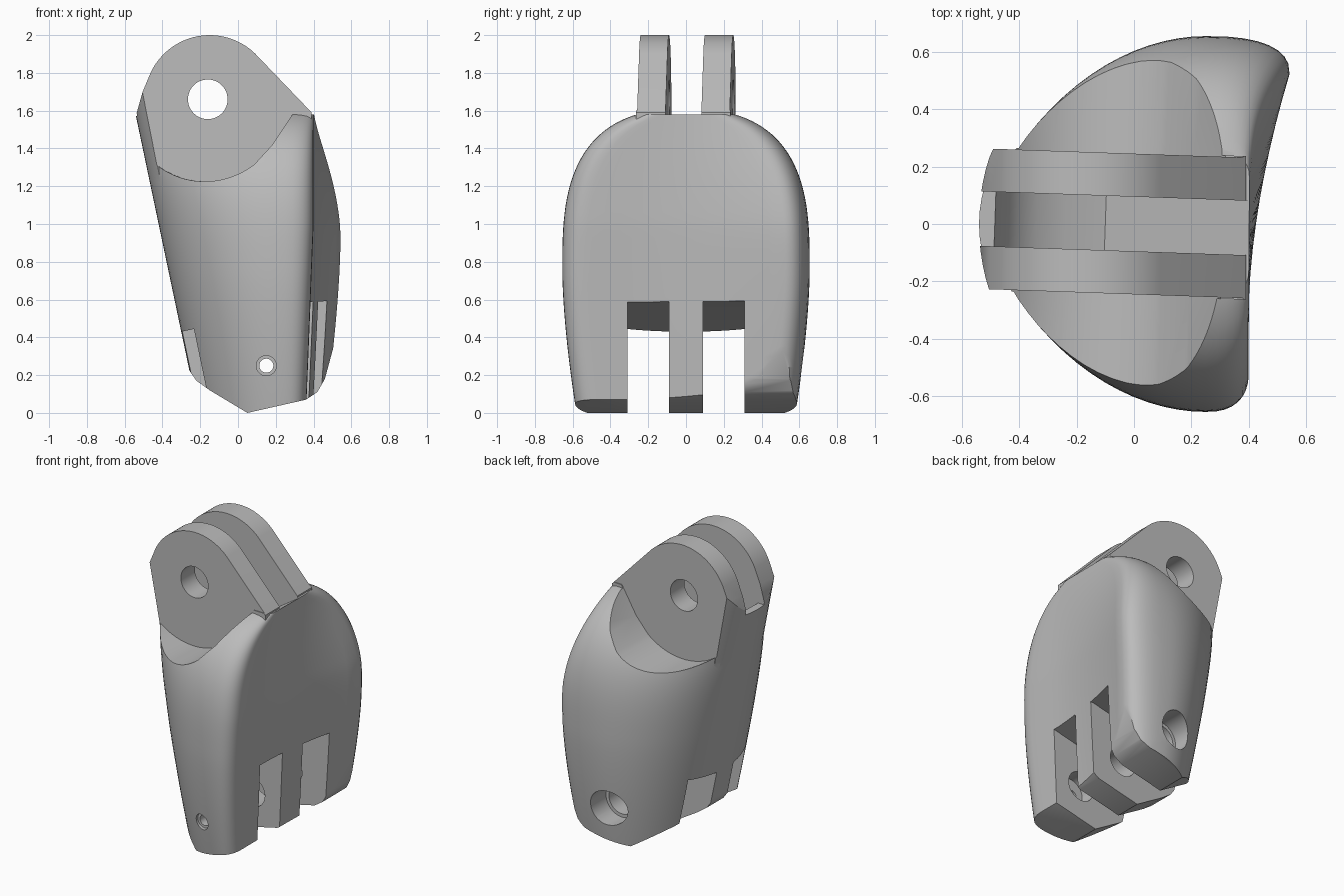
import bpy, bmesh, math
from mathutils import Matrix

cube = bpy.data.objects.get("Cube")
if cube:
    bpy.data.objects.remove(cube, do_unlink=True)

grey = bpy.data.materials.new("plain grey")
grey.use_nodes = True
grey.diffuse_color = (0.5, 0.5, 0.5, 1)
grey.node_tree.nodes["Principled BSDF"].inputs["Base Color"].default_value = (0.5, 0.5, 0.5, 1)


def loft(name, rings):
    """Skin a stack of closed rings and cap both ends."""
    bm = bmesh.new()
    rows = [[bm.verts.new(p) for p in ring] for ring in rings]
    n = len(rows[0])
    for a, b in zip(rows, rows[1:]):
        for i in range(n):
            j = (i + 1) % n
            bm.faces.new((a[i], a[j], b[j], b[i]))
    bm.faces.new(rows[0])
    bm.faces.new(rows[-1])
    bmesh.ops.recalc_face_normals(bm, faces=bm.faces)
    mesh = bpy.data.meshes.new(name)
    bm.to_mesh(mesh)
    bm.free()
    mesh.materials.append(grey)
    obj = bpy.data.objects.new(name, mesh)
    bpy.context.collection.objects.link(obj)
    return obj


def prism(name, pts, y0, y1, turn=0.0):
    """Extrude an x-z outline along y, turned about z."""
    obj = loft(name, [[(x, y, z) for x, z in pts] for y in (y0, y1)])
    obj.data.transform(Matrix.Rotation(turn, 4, 'Z'))
    return obj


def arc(cx, cz, r, a0, a1, n):
    steps = [math.radians(a0 + (a1 - a0) * i / n) for i in range(n + 1)]
    return [(cx + r * math.cos(a), cz + r * math.sin(a)) for a in steps]


def combine(target, tool, operation):
    mod = target.modifiers.new(operation.lower(), 'BOOLEAN')
    mod.operation, mod.object, mod.solver = operation, tool, 'EXACT'
    bpy.context.view_layer.objects.active = target
    bpy.ops.object.modifier_apply(modifier=mod.name)
    bpy.data.objects.remove(tool, do_unlink=True)


def half_width(z):
    if z > 0.75:
        return 0.655 * (1 - ((z - 0.75) / 0.86) ** 3) ** 0.4
    return 0.655 - 0.075 * ((0.75 - z) / 0.75) ** 1.6


def palm_x(y, z):
    """Slightly concave flat side that flares towards +y."""
    drop = 0.75 if z > 0.85 else 2
    flare = max(0, 1 - (abs(z - 0.85) / drop) ** 2)
    lean = max(0, (y + 0.3) / 0.8) ** 1.7
    return 0.4 + 0.14 * flare * lean - 0.04 * max(0, 1 - z)


def section(z, w, face):
    """D-shaped ring: round back, rounded corners, flat palm side."""
    mid, back = 0.25, -0.54 + 0.21 * (1.57 - z)
    r = min(0.13, w * 0.4)
    ring = []
    for i in range(41):
        a = math.pi * (0.5 + i / 40)
        ring.append((mid + (mid - back) * math.cos(a), w * math.sin(a), z))
    low, high = face(r - w, z), face(w - r, z)
    for i in range(1, 9):
        a = math.pi / 2 * i / 8
        s, c = math.sin(a) ** 0.8, max(0, math.cos(a)) ** 0.8
        ring.append((mid + (low - mid) * s, r - w - r * c, z))
    for i in range(1, 12):
        y = (w - r) * (i / 6 - 1)
        ring.append((face(y, z), y, z))
    for i in range(8):
        a = math.pi / 2 * i / 8
        s, c = math.sin(a) ** 0.8, math.cos(a) ** 0.8
        ring.append((mid + (high - mid) * c, w - r + r * s, z))
    return ring


TURN = -0.035            # slight twist of the upper joint
PIN = (-0.16, 1.66)      # upper pin centre
LOW_PIN = (0.15, 0.25)   # lower pin centre
BORE = (0.165, 0.262)    # wide bore around the lower pin

# Main body
levels = [-0.05 + 1.63 * math.sin(math.pi / 2 * i / 44) for i in range(45)]
body = loft("finger_link", [section(z, half_width(z), palm_x) for z in levels])

# Upper hinge block, following the round back
core_levels = [1.22 + 0.86 * i / 16 for i in range(17)]
core = loft("hinge_core", [section(z, 0.6, lambda y, h: 0.39) for z in core_levels])
square = [(-1, 1), (1, 1), (1, 2.5), (-1, 2.5)]
combine(core, prism("hinge_limits", square, -0.25, 0.25, TURN), 'INTERSECT')
combine(body, core, 'UNION')

# Overall side outline: rounded lugs above, angled toe below
outline = [(-0.7, 1.0), (-0.7, 1.2), (-0.54, 1.575), (-0.505, 1.7)]
outline += arc(-0.15, 1.655, 0.345, 155, 46, 28)
outline += [(0.395, 1.585), (0.7, 1.585), (0.6, 0.8), (0.525, 0.42), (0.46, 0.18),
            (0.42, 0.11), (0.36, 0.07), (0.05, 0), (-0.15, 0.12), (-0.22, 0.17),
            (-0.255, 0.22), (-0.285, 0.3)]
combine(body, prism("outline", outline, -1, 1), 'INTERSECT')

# Scooped shoulders either side of the lugs
scoop = arc(*PIN, 0.435, 180, 308, 32)
scoop += [(0.2, 1.42), (0.31, 1.6), (0.9, 1.61), (0.9, 2.3), (-0.9, 2.3)]
for side in (-1, 1):
    combine(body, prism("shoulder_scoop", scoop, side * 0.245, side * 1.2, TURN), 'DIFFERENCE')

# Gap between the lugs, with a raised lip at the back
gap = [(-0.9, 1.58), (-0.485, 1.57), (-0.46, 1.48), (-0.41, 1.4), (-0.34, 1.34),
       (-0.24, 1.29), (-0.1, 1.25), (0.4, 1.58), (0.9, 1.91), (0.9, 2.3), (-0.9, 2.3)]
combine(body, prism("lug_gap", gap, -0.095, 0.095, TURN), 'DIFFERENCE')

# Two slots dividing the lower end into three prongs
slot = [(-0.9, -0.3), (0.9, -0.3), (0.9, 0.6), (0.4, 0.59), (-0.23, 0.445), (-0.9, 0.3)]
for side in (-1, 1):
    combine(body, prism("prong_slot", slot, side * 0.09, side * 0.31), 'DIFFERENCE')

# Pin holes: centre, radius, extent along y
holes = [(PIN, 0.105, -1, 1), (BORE, 0.122, 0.45, 1), (BORE, 0.1, -0.42, 0.5),
         (LOW_PIN, 0.037, -1, -0.3), (LOW_PIN, 0.053, -1, -0.57)]
for centre, radius, y0, y1 in holes:
    circle = arc(*centre, radius, 0, 352.5, 47)
    combine(body, prism("pin_hole", circle, y0, y1), 'DIFFERENCE')

bpy.ops.object.select_all(action='DESELECT')
body.select_set(True)
bpy.context.view_layer.objects.active = body
bpy.ops.object.shade_smooth_by_angle(angle=math.radians(30))
